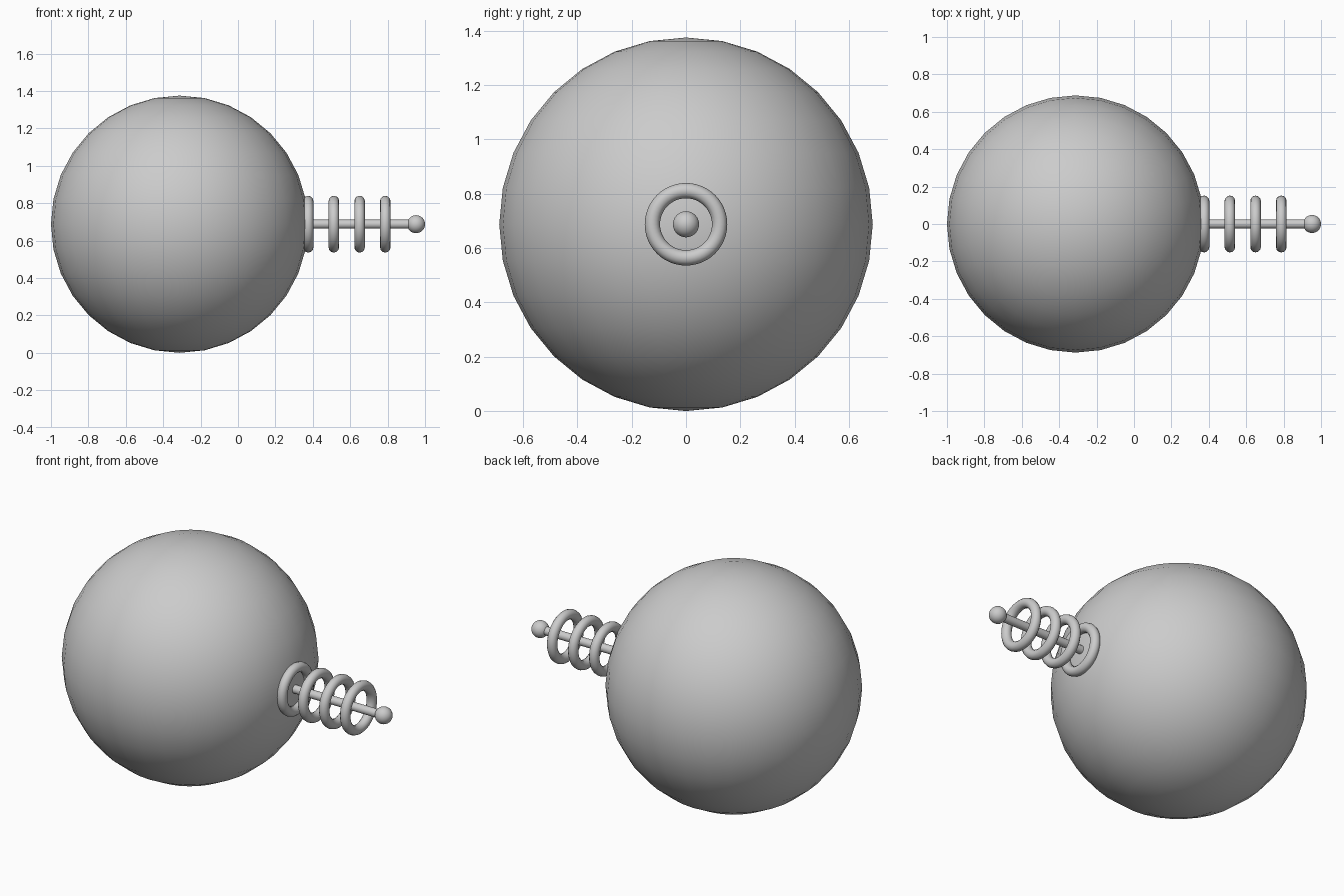
import bpy
from math import pi, radians

if "Cube" in bpy.data.objects:
    bpy.data.objects.remove(bpy.data.objects["Cube"])

K = 0.6875                 # body radius, all other sizes are relative to it
X0, Z0 = -1 + K, K         # body centre


def finish(name, angle=40):
    ob = bpy.context.object
    ob.name = name
    bpy.ops.object.shade_smooth_by_angle(angle=radians(angle))


def ball(name, offset, radius):
    bpy.ops.mesh.primitive_uv_sphere_add(
        segments=32, ring_count=16, radius=radius * K,
        location=(X0 + offset * K, 0, Z0))
    finish(name)


# Large round body and the tip at the end of the rod
ball("body_sphere", 0, 1)
tip = (2 / K - 1) - 0.07
ball("rod_tip", tip, 0.07)

# Thin rod along +x
start, end = 0.98, tip
bpy.ops.mesh.primitive_cylinder_add(
    vertices=32, radius=0.035 * K, depth=(end - start) * K,
    location=(X0 + (start + end) / 2 * K, 0, Z0), rotation=(0, pi / 2, 0))
finish("rod")

# Four evenly spaced rings around the rod
for i in range(4):
    bpy.ops.mesh.primitive_torus_add(
        major_segments=48, minor_segments=12,
        major_radius=0.18 * K, minor_radius=0.041 * K,
        location=(X0 + (1.0 + 0.2 * i) * K, 0, Z0), rotation=(0, pi / 2, 0))
    finish(f"coil_ring_{i + 1}")
